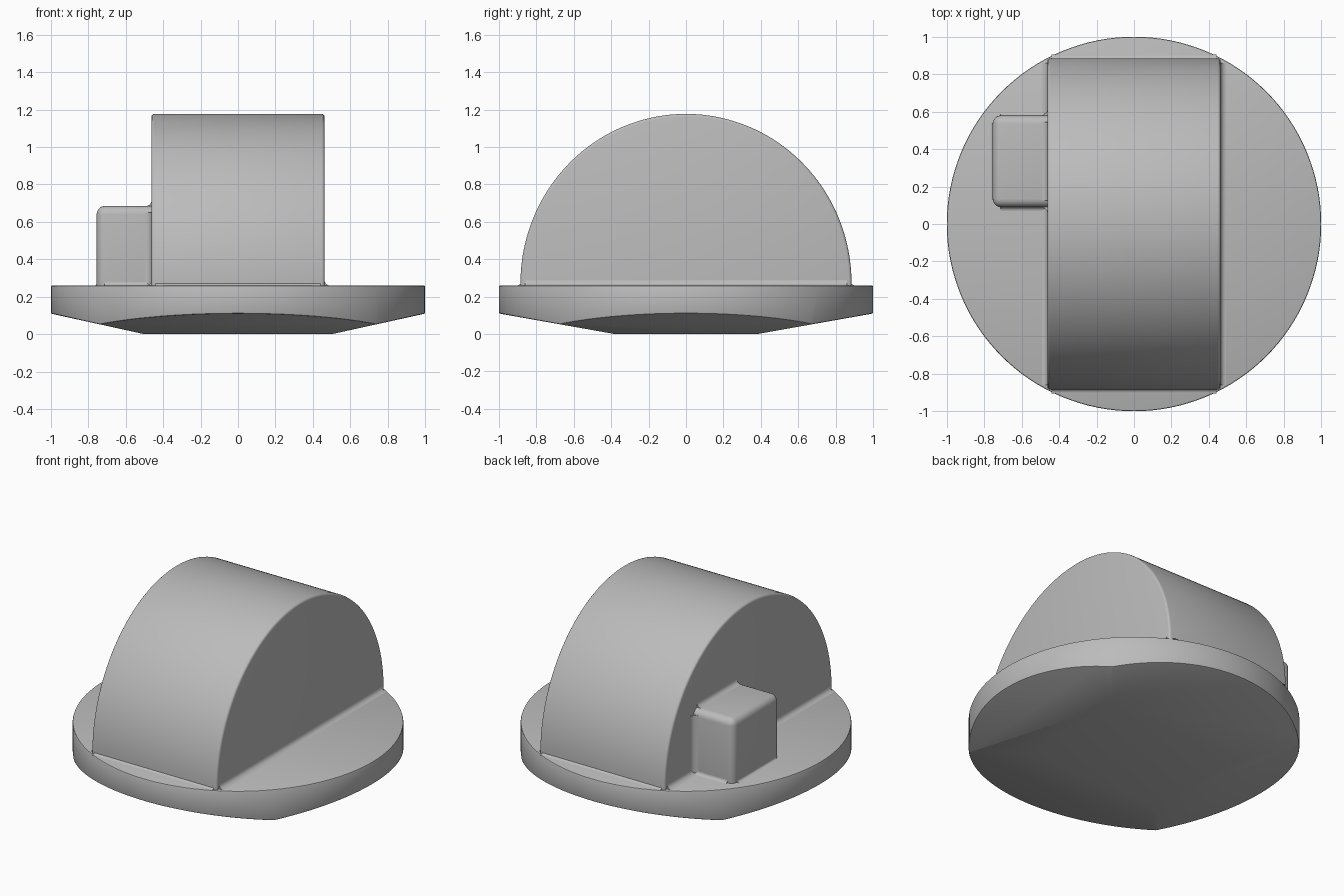
import bpy, bmesh, math
from mathutils import Vector

cube = bpy.data.objects.get("Cube")
if cube:
    bpy.data.objects.remove(cube, do_unlink=True)

grey = bpy.data.materials.new("plain grey")
grey.use_nodes = True
colour = (0.5, 0.5, 0.5, 1)
grey.diffuse_color = colour
grey.node_tree.nodes["Principled BSDF"].inputs["Base Color"].default_value = colour

TOP = 0.26           # top of the base disc
HALF = 0.462         # half width of the drum
REACH = 0.885        # half length of the drum
HEIGHT = 1.177       # top of the drum


def finish(name, bm, bevel=0.0, segments=3):
    """Turn a bmesh into a smooth shaded object with rounded edges."""
    bmesh.ops.recalc_face_normals(bm, faces=bm.faces)
    mesh = bpy.data.meshes.new(name)
    bm.to_mesh(mesh)
    bm.free()
    mesh.materials.append(grey)
    obj = bpy.data.objects.new(name, mesh)
    bpy.context.collection.objects.link(obj)
    bpy.ops.object.select_all(action='DESELECT')
    obj.select_set(True)
    bpy.context.view_layer.objects.active = obj
    if bevel:
        mod = obj.modifiers.new("rounded edges", 'BEVEL')
        mod.width = bevel
        mod.segments = segments
        mod.limit_method = 'ANGLE'
        mod.angle_limit = math.radians(40)
        bpy.ops.object.modifier_apply(modifier=mod.name)
    bpy.ops.object.shade_smooth_by_angle(angle=math.radians(35))
    return obj


def prism(points, along):
    """Extrude a closed outline along a vector."""
    bm = bmesh.new()
    face = bm.faces.new([bm.verts.new(p) for p in points])
    new = bmesh.ops.extrude_face_region(bm, geom=[face])["geom"]
    verts = [g for g in new if isinstance(g, bmesh.types.BMVert)]
    bmesh.ops.translate(bm, verts=verts, vec=along)
    return bm


def fillet(name, corner, side_a, side_b, along, radius):
    """Concave strip that softens the corner between two surfaces."""
    corner, a, b = Vector(corner), Vector(side_a), Vector(side_b)
    outline = [corner]
    for i in range(7):
        t = i / 6 * math.pi / 2
        outline.append(corner + radius * ((1 - math.sin(t)) * a + (1 - math.cos(t)) * b))
    return finish(name, prism(outline, Vector(along)))


# Base disc, its underside cut by four shallow slopes
bm = bmesh.new()
bmesh.ops.create_cone(bm, cap_ends=True, segments=128, radius1=1, radius2=1, depth=TOP)
bmesh.ops.translate(bm, verts=bm.verts, vec=(0, 0, TOP / 2))
for axis, flat in (((1, 0), 0.5), ((0, 1), 0.38)):
    slope = 0.11 / (1 - flat)
    for s in (-1, 1):
        out = Vector((axis[0] * s, axis[1] * s, 0))
        cut = bmesh.ops.bisect_plane(
            bm, geom=bm.verts[:] + bm.edges[:] + bm.faces[:], dist=1e-5,
            plane_co=out * flat, plane_no=out * slope - Vector((0, 0, 1)), clear_outer=True)
        rim = [e for e in bm.edges if e.is_boundary]
        bmesh.ops.holes_fill(bm, edges=rim, sides=0)
finish("base_disc", bm, 0.008, 2)

# Half round drum lying across the disc
arc = [Vector((-HALF, REACH * math.cos(i * math.pi / 96),
               0.272 + (HEIGHT - 0.272) * math.sin(i * math.pi / 96))) for i in range(97)]
outline = [Vector((-HALF, REACH, TOP - 0.05))] + arc + [Vector((-HALF, -REACH, TOP - 0.05))]
finish("half_round_drum", prism(outline, Vector((2 * HALF, 0, 0))), 0.015)

# Small side block with rounded corners
bm = bmesh.new()
bmesh.ops.create_cube(bm, size=1)
bmesh.ops.scale(bm, verts=bm.verts, vec=(0.4, 0.49, 0.535))
bmesh.ops.translate(bm, verts=bm.verts, vec=(-0.555, 0.335, 0.4175))
finish("side_block", bm, 0.045, 5)

# Soft joints around the foot of the drum
for s, side in ((-1, "right"), (1, "left")):
    fillet(f"drum_{side}_joint", (s * HALF, -0.86, TOP), (s, 0, 0), (0, 0, 1), (0, 1.72, 0), 0.03)
for s, side in ((-1, "front"), (1, "back")):
    fillet(f"drum_{side}_joint", (-0.44, s * (REACH - 0.005), TOP), (0, s, 0), (0, 0, 1), (0.88, 0, 0), 0.025)

# Soft joints around the side block
for s, y, side in ((-1, 0.09, "front"), (1, 0.58, "back")):
    fillet(f"block_{side}_joint", (-HALF, y, TOP), (0, s, 0), (-1, 0, 0), (0, 0, 0.39), 0.035)
    fillet(f"block_{side}_foot", (-HALF, y, TOP), (0, s, 0), (0, 0, 1), (-0.25, 0, 0), 0.02)
fillet("block_top_joint", (-HALF, 0.125, 0.685), (0, 0, 1), (-1, 0, 0), (0, 0.42, 0), 0.03)
fillet("block_outer_foot", (-0.755, 0.13, TOP), (-1, 0, 0), (0, 0, 1), (0, 0.41, 0), 0.012)
